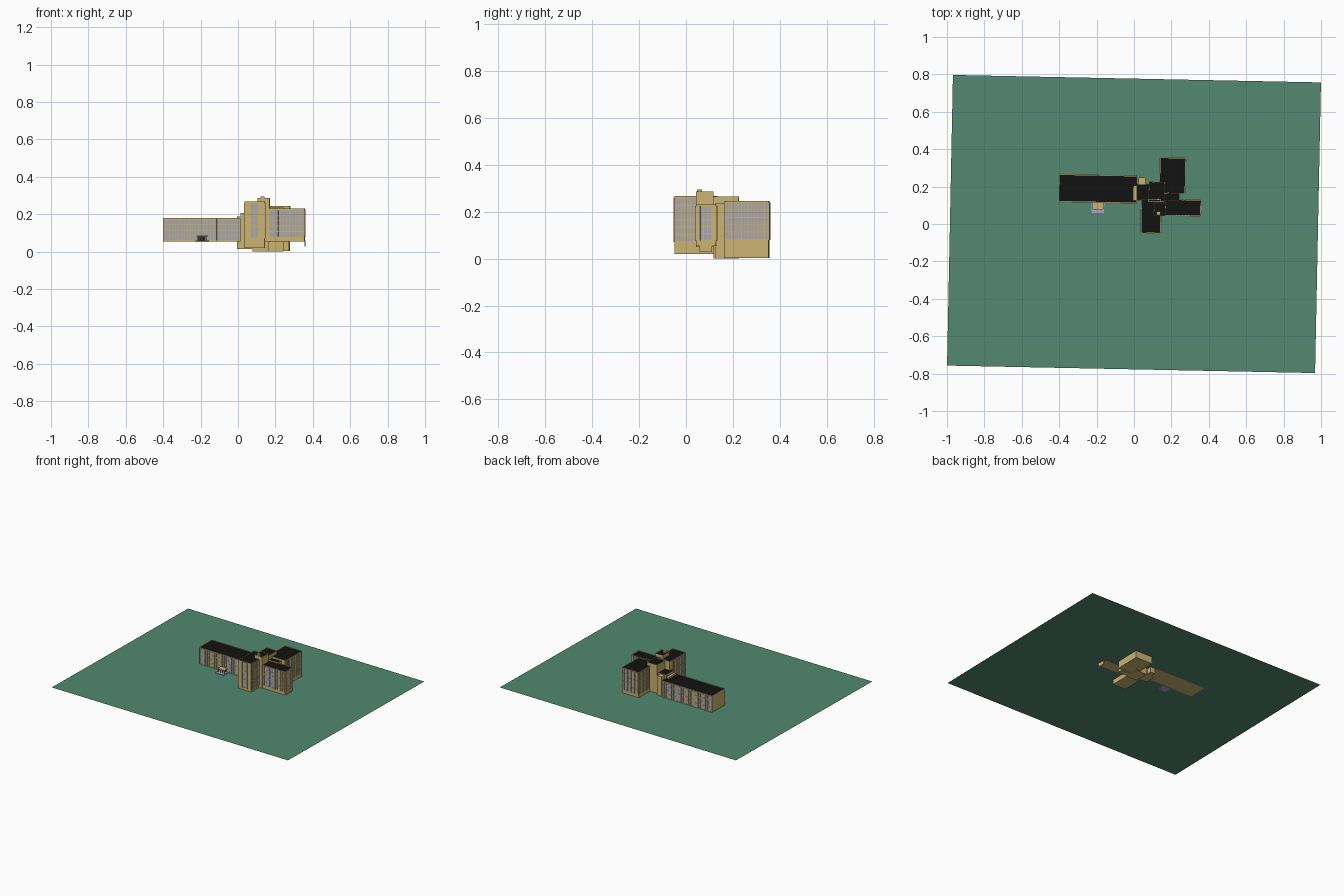
import bpy, bmesh, math
from mathutils import Vector, Matrix

if "Cube" in bpy.data.objects:
    bpy.data.objects.remove(bpy.data.objects["Cube"])

TILT = math.radians(-1.16)   # whole site is turned slightly


def material(name, rgb):
    m = bpy.data.materials.new(name)
    m.diffuse_color = (*rgb, 1)
    m.use_nodes = True
    m.node_tree.nodes["Principled BSDF"].inputs["Base Color"].default_value = m.diffuse_color
    return m


TAN = material("tan_brick", (0.60, 0.45, 0.17))
BLACK = material("black_roof", (0.006, 0.006, 0.006))
GLASS = material("grey_glass", (0.38, 0.38, 0.41))
DARK = material("dark_glass", (0.04, 0.04, 0.045))
LILAC = material("lilac_paving", (0.40, 0.37, 0.62))
GREEN = material("green_lawn", (0.085, 0.25, 0.165))


def finish(name, bm, mats):
    bmesh.ops.recalc_face_normals(bm, faces=bm.faces[:])
    me = bpy.data.meshes.new(name)
    bm.to_mesh(me)
    bm.free()
    for m in mats:
        me.materials.append(m)
    ob = bpy.data.objects.new(name, me)
    ob.rotation_euler.z = TILT
    bpy.context.collection.objects.link(ob)
    return ob


def add_box(bm, lo, hi, index=0, frame=Matrix()):
    lo, hi = Vector(lo), Vector(hi)
    mat = frame @ Matrix.Translation((lo + hi) / 2) @ Matrix.Diagonal((*(hi - lo), 1))
    made = bmesh.ops.create_cube(bm, size=1, matrix=mat)
    for f in {f for v in made["verts"] for f in v.link_faces}:
        f.material_index = index


def box(name, x, y, z, mat=TAN):
    bm = bmesh.new()
    add_box(bm, (x[0], y[0], z[0]), (x[1], y[1], z[1]))
    return finish(name, bm, [mat])


def block(name, x, y, z, rim=0.004, sink=0.005):
    """Brick volume with a parapet around a sunken black roof."""
    bm = bmesh.new()
    add_box(bm, (x[0], y[0], z[0]), (x[1], y[1], z[1]))
    top = max(bm.faces, key=lambda f: f.calc_center_median().z)
    bmesh.ops.inset_region(bm, faces=[top], thickness=rim, depth=0)
    rim_edges = bmesh.ops.extrude_face_region(bm, geom=[top])
    verts = [g for g in rim_edges["geom"] if isinstance(g, bmesh.types.BMVert)]
    bmesh.ops.translate(bm, vec=(0, 0, -sink), verts=verts)
    for g in rim_edges["geom"]:
        if isinstance(g, bmesh.types.BMFace):
            g.material_index = 1
    if top.is_valid:
        bmesh.ops.delete(bm, geom=[top], context="FACES")
    return finish(name, bm, [TAN, BLACK])


def facade(name, a, b, z, bays, floors, fin=0.003, band=0.004, glass=GLASS):
    """Window wall from a to b; outside is on the right of that direction."""
    a, b = Vector((*a, 0)), Vector((*b, 0))
    length = (b - a).length
    d = (b - a).normalized()
    frame = Matrix.Translation(a) @ Matrix.Rotation(math.atan2(d.y, d.x), 4, "Z")
    z0, z1 = z
    bm = bmesh.new()
    add_box(bm, (0, -0.001, z0), (length, 0.001, z1), 1, frame)
    for i in range(bays + 1):
        c = fin / 2 + (length - fin) * i / bays
        add_box(bm, (c - fin / 2, -0.004, z0), (c + fin / 2, 0, z1), 0, frame)
    for j in range(floors + 1):
        c = band / 2 + (z1 - z0 - band) * j / floors
        add_box(bm, (0, -0.0025, z0 + c - band / 2), (length, 0, z0 + c + band / 2), 0, frame)
    return finish(name, bm, [TAN, glass])


# Lawn: a single flat sheet
bm = bmesh.new()
bmesh.ops.create_grid(bm, x_segments=1, y_segments=1, size=1,
                      matrix=Matrix.Translation((0, 0, 0.055)) @ Matrix.Diagonal((0.984, 0.777, 1, 1)))
finish("lawn", bm, [GREEN])

# Long low wing
block("long_wing", (-0.404, 0.012), (0.112, 0.257), (0.054, 0.18))
facade("long_wing_front_windows", (-0.402, 0.112), (0.01, 0.112), (0.058, 0.173), 26, 4)
facade("long_wing_back_windows", (0.01, 0.257), (-0.402, 0.257), (0.058, 0.173), 26, 4)

# Front tower wing
block("front_wing", (0.037, 0.143), (-0.046, 0.135), (0.02, 0.267))
facade("front_wing_right_windows", (0.143, -0.044), (0.143, 0.05), (0.07, 0.26), 7, 6)
facade("front_wing_left_windows", (0.037, 0.1), (0.037, -0.044), (0.07, 0.26), 10, 6)
facade("front_wing_end_windows", (0.068, -0.046), (0.112, -0.046), (0.07, 0.26), 3, 6)

# Right wing
block("right_wing", (0.14, 0.355), (0.05, 0.135), (0.053, 0.23))
facade("right_wing_front_windows", (0.165, 0.05), (0.353, 0.05), (0.077, 0.225), 12, 5)
facade("right_wing_back_windows", (0.353, 0.135), (0.272, 0.135), (0.077, 0.225), 5, 5)
facade("right_wing_end_windows", (0.355, 0.064), (0.355, 0.118), (0.077, 0.225), 3, 5, fin=0.004)
box("right_wing_end_step", (0.354, 0.358), (0.064, 0.118), (0.028, 0.06))

# Back wing
block("back_wing", (0.132, 0.27), (0.168, 0.358), (0.003, 0.245))
facade("back_wing_right_windows", (0.27, 0.17), (0.27, 0.356), (0.08, 0.24), 13, 5)
facade("back_wing_left_windows", (0.132, 0.356), (0.132, 0.235), (0.08, 0.24), 9, 5)
facade("back_wing_end_windows", (0.268, 0.358), (0.134, 0.358), (0.08, 0.24), 9, 5)

# Core, penthouses and links between the wings
block("back_link", (0.14, 0.24), (0.13, 0.17), (0.0, 0.235))
block("stair_core", (0.075, 0.16), (0.12, 0.228), (0.0, 0.265))
block("lift_penthouse", (0.104, 0.168), (0.046, 0.12), (0.05, 0.287))
box("lift_penthouse_cap", (0.118, 0.14), (0.05, 0.07), (0.28, 0.295))
block("side_link", (0.01, 0.08), (0.125, 0.215), (0.015, 0.205))
box("link_stair", (-0.008, 0.02), (0.125, 0.205), (0.015, 0.172 + 0.015))
box("vent_tower", (0.02, 0.057), (0.205, 0.25), (0.015, 0.2))

# Entrance porch: dark doors between posts, roof slab and paving
box("porch_roof", (-0.224, -0.166), (0.072, 0.114), (0.08, 0.086))
box("porch_doors", (-0.215, -0.175), (0.104, 0.111), (0.057, 0.08), DARK)
for i in range(4):
    px = -0.222 + i * 0.0173
    box(f"porch_post_{i + 1}", (px, px + 0.003), (0.074, 0.077), (0.057, 0.08), DARK)
box("porch_paving", (-0.229, -0.161), (0.055, 0.112), (0.051, 0.06), LILAC)
